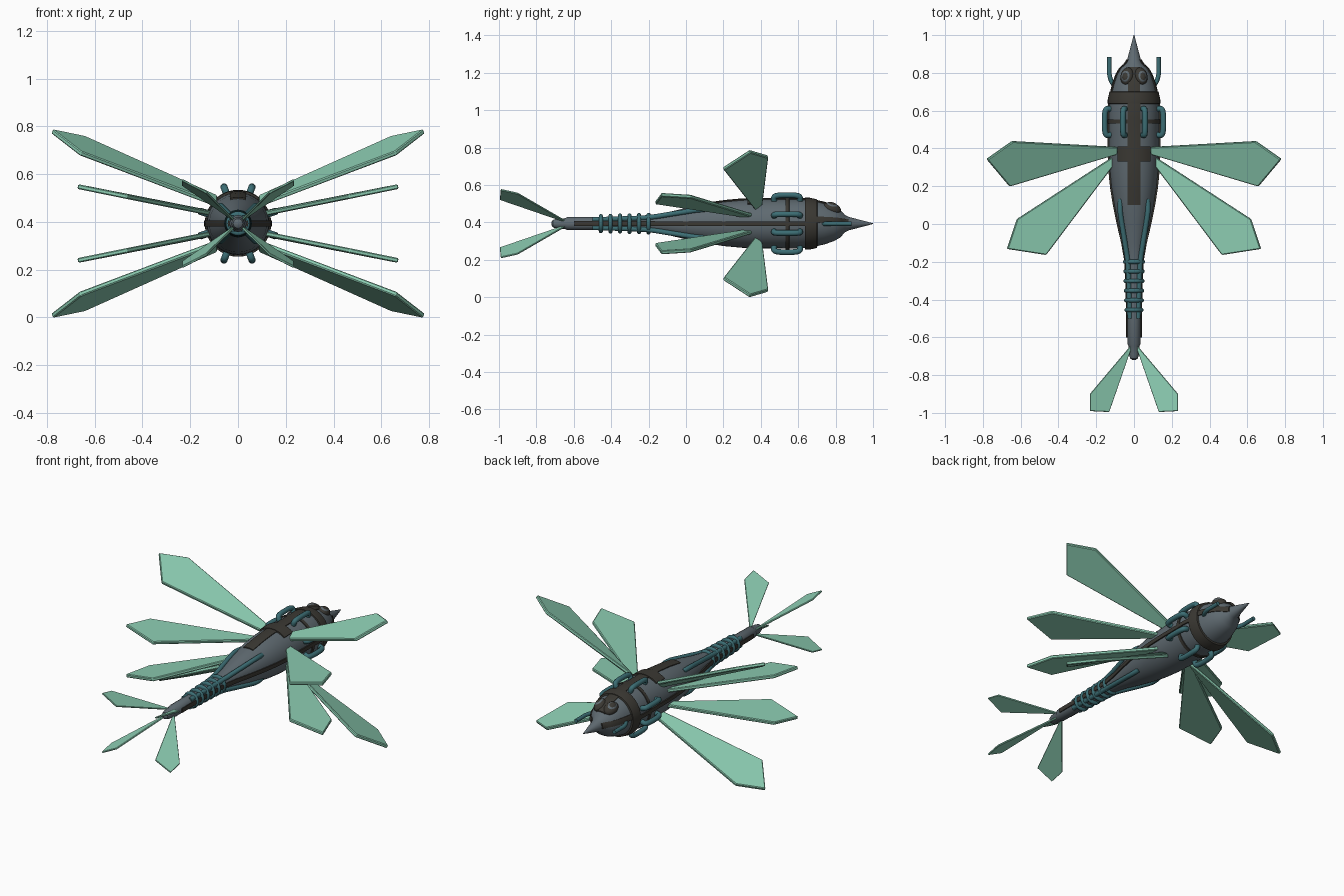
import bpy, bmesh, math
from mathutils import Vector

if "Cube" in bpy.data.objects:
    bpy.data.objects.remove(bpy.data.objects["Cube"])

ZC = 0.393  # height of the body axis


def material(name, rgb):
    m = bpy.data.materials.new(name)
    m.diffuse_color = (*rgb, 1)
    m.use_nodes = True
    m.node_tree.nodes["Principled BSDF"].inputs["Base Color"].default_value = m.diffuse_color
    return m


GREY = material("slate_grey", (0.115, 0.145, 0.165))
DARK = material("dark_brown_grey", (0.043, 0.040, 0.033))
TEAL = material("deep_teal", (0.045, 0.155, 0.175))
GREEN = material("pale_green", (0.26, 0.60, 0.44))

# body radius along y
PROFILE = [(-.72, .008), (-.712, .02), (-.69, .027), (-.645, .029), (-.635, .035),
           (-.45, .035), (-.3, .038), (-.2, .043), (-.1, .06), (0, .084), (.1, .104),
           (.2, .12), (.3, .129), (.4, .132), (.5, .132), (.6, .134), (.68, .125),
           (.74, .111), (.79, .094), (.825, .074), (.85, .046), (.87, .036), (1, .002)]


def radius(y):
    for (a, ra), (b, rb) in zip(PROFILE, PROFILE[1:]):
        if a <= y <= b:
            return ra + (rb - ra) * (y - a) / (b - a)
    return .01


def polar(theta, r, y):
    # theta is measured from straight up
    return Vector((r * math.sin(theta), y, ZC + r * math.cos(theta)))


def finish(name, bm, mat, smooth=35):
    bmesh.ops.recalc_face_normals(bm, faces=bm.faces)
    me = bpy.data.meshes.new(name)
    bm.to_mesh(me)
    bm.free()
    ob = bpy.data.objects.new(name, me)
    bpy.context.collection.objects.link(ob)
    me.materials.append(mat)
    select(ob)
    if smooth:
        bpy.ops.object.shade_smooth_by_angle(angle=math.radians(smooth))
    return ob


def select(ob):
    bpy.ops.object.select_all(action='DESELECT')
    ob.select_set(True)
    bpy.context.view_layer.objects.active = ob


def lathe(name, prof, mat, n=40):
    bm = bmesh.new()
    rings = [[bm.verts.new(polar(2 * math.pi * i / n, r, y)) for i in range(n)] for y, r in prof]
    for a, b in zip(rings, rings[1:]):
        for i in range(n):
            j = (i + 1) % n
            bm.faces.new((a[i], a[j], b[j], b[i]))
    bm.faces.new(rings[0])
    bm.faces.new(rings[-1])
    return finish(name, bm, mat)


def plate(name, y0, y1, theta, w, lift=.006, mat=DARK, ny=14, nt=10):
    """Curved armour plate lying on the body, w = half width along the surface."""
    bm = bmesh.new()
    grids = []
    for d in (-.004, lift):
        g = []
        for i in range(ny + 1):
            y = y0 + (y1 - y0) * i / ny
            r = radius(y)
            g.append([bm.verts.new(polar(theta + w / r * (2 * j / nt - 1), r + d, y))
                      for j in range(nt + 1)])
        grids.append(g)
        for i in range(ny):
            for j in range(nt):
                bm.faces.new((g[i][j], g[i + 1][j], g[i + 1][j + 1], g[i][j + 1]))
    lo, hi = grids
    for i in range(ny):
        for j in (0, nt):
            bm.faces.new((lo[i][j], lo[i + 1][j], hi[i + 1][j], hi[i][j]))
    for j in range(nt):
        for i in (0, ny):
            bm.faces.new((lo[i][j], lo[i][j + 1], hi[i][j + 1], hi[i][j]))
    return finish(name, bm, mat)


def tube(name, pts, r, mat=TEAL):
    cu = bpy.data.curves.new(name, 'CURVE')
    cu.dimensions = '3D'
    cu.bevel_depth = r
    cu.bevel_resolution = 3
    cu.resolution_u = 6
    cu.use_fill_caps = True
    sp = cu.splines.new('NURBS')
    sp.points.add(len(pts) - 1)
    for p, c in zip(sp.points, pts):
        p.co = (*c, 1)
    sp.order_u = 3
    sp.use_endpoint_u = True
    ob = bpy.data.objects.new(name, cu)
    bpy.context.collection.objects.link(ob)
    cu.materials.append(mat)
    select(ob)
    bpy.ops.object.convert(target='MESH')
    bpy.ops.object.shade_smooth_by_angle(angle=math.radians(50))


def fin(name, pts, thick, sx, sz):
    """Flat blade with slightly bevelled rim, mirrored by sx and sz."""
    pts = [Vector((x * sx, y, ZC + (z - ZC) * sz)) for x, y, z in pts]
    nrm = (pts[2] - pts[0]).cross(pts[3] - pts[0]).normalized() * thick / 2
    bm = bmesh.new()
    a = [bm.verts.new(p + nrm) for p in pts]
    b = [bm.verts.new(p - nrm) for p in pts]
    bm.faces.new(a)
    bm.faces.new(b[::-1])
    for i in range(len(pts)):
        j = (i + 1) % len(pts)
        bm.faces.new((a[i], b[i], b[j], a[j]))
    ob = finish(name, bm, GREEN, 0)
    bv = ob.modifiers.new("rim", 'BEVEL')
    bv.width = thick * .22
    bv.segments = 1


# body, collar and thin neck ring
lathe("body", PROFILE, GREY)
lathe("collar_ring", [(.635, .122), (.637, .139), (.66, .139), (.70, .130), (.704, .11)], DARK)
lathe("thorax_ring", [(.53, .125), (.532, .138), (.552, .138), (.554, .125)], DARK)

# dorsal plates
plate("back_stripe", .1, .64, 0, .032)
plate("wing_saddle", .33, .41, 0, .088, .009)
plate("head_stripe", .70, .83, 0, .03)

# side strips
for s in (-1, 1):
    plate("side_strip", -.6, .64, s * math.pi / 2, .011, .008, ny=30, nt=4)
    plate("cheek_strip", .70, .87, s * math.radians(80), .016, nt=4)

# eyes with rims
for s in (-1, 1):
    for nm, mat, rad, off, sc in (("eye_rim", DARK, .036, .0, (1, 1.35, .75)),
                                  ("eye_ring", GREY, .026, .014, (1, 1.35, .72)),
                                  ("eye_lens", DARK, .022, .0185, (1, 1.35, .72))):
        bm = bmesh.new()
        bmesh.ops.create_uvsphere(bm, u_segments=24, v_segments=14, radius=rad)
        for v in bm.verts:
            v.co = Vector((v.co.x * sc[0], v.co.y * sc[1], v.co.z * sc[2]))
        ob = finish(nm, bm, mat, 60)
        ob.location = polar(s * .42, .090 + off * .9, .782)
        ob.rotation_euler = (-.35, s * .42, 0)

# feelers beside the beak
for s in (-1, 1):
    tube("feeler", [(s * .085, .715, ZC), (s * .115, .74, ZC), (s * .132, .79, ZC),
                    (s * .130, .83, ZC), (s * .130, .885, ZC)], .012)

# hose loops around the thorax
for deg in (21, 72, 108, 159):
    for s in (-1, 1):
        t = math.radians(deg) * s
        tube("hose_loop", [polar(t, r, y) for y, r in
                           ((.475, .115), (.465, .15), (.485, .162), (.54, .164),
                            (.595, .162), (.615, .15), (.605, .115))], .0155)

# long hoses running to the tail, held by rings
for sx in (-1, 1):
    for sz in (0, 1):
        t = sx * (math.pi / 4 + sz * math.pi / 2)
        tube("tail_hose", [polar(t, r, y) for y, r in
                           ((.13, .100), (.08, .108), (0, .09), (-.1, .068), (-.2, .044),
                            (-.35, .036), (-.5, .030))], .014)
for i in range(6):
    y, R = -.2 - .051 * i, .047 - .0014 * i
    lathe("tail_ring", [(y + .011 * math.cos(a), R + .011 * math.sin(a)) for a in
                        [math.pi * k / 8 for k in range(9)]], TEAL, 32)

# wings and tail fins, mirrored left-right and top-bottom
FRONT = [(.09, .407, .505), (.645, .438, .752), (.78, .343, .78), (.66, .20, .687), (.09, .37, .47)]
REAR = [(.09, .37, .434), (.62, .026, .538), (.672, -.132, .548), (.466, -.164, .506), (.09, .335, .43)]
TAIL = [(.018, -.645, .408), (.233, -.90, .555), (.233, -.99, .575), (.132, -.995, .523), (.014, -.655, .406)]
for sx in (-1, 1):
    for sz in (-1, 1):
        fin("front_wing", FRONT, .02, sx, sz)
        fin("rear_wing", REAR, .02, sx, sz)
        fin("tail_fin", TAIL, .009, sx, sz)
